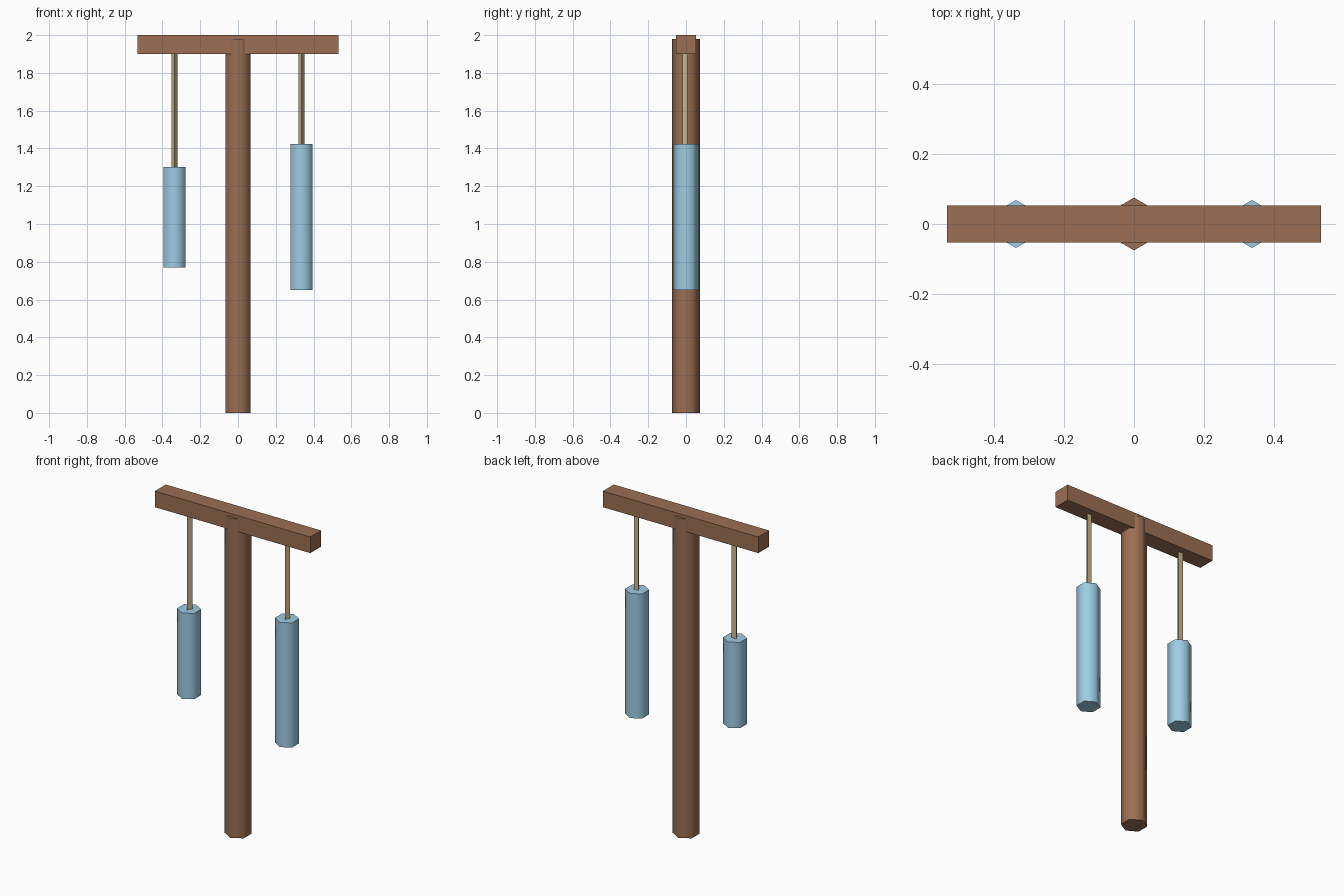
import bpy
from math import radians, pi

if "Cube" in bpy.data.objects:
    bpy.data.objects.remove(bpy.data.objects["Cube"], do_unlink=True)


def srgb(*rgb):
    return tuple((c / 255 / 12.92) if c < 11 else ((c / 255 + 0.055) / 1.055) ** 2.4 for c in rgb) + (1.0,)


def material(name, color):
    mat = bpy.data.materials.new(name)
    mat.use_nodes = True
    mat.diffuse_color = color
    mat.node_tree.nodes["Principled BSDF"].inputs["Base Color"].default_value = color
    return mat


wood = material("brown wood", srgb(156, 111, 83))
metal = material("pale blue metal", srgb(158, 204, 228))
cord = material("tan cord", srgb(205, 189, 142))


def prism(name, sides, radius, x, bottom, top, mat, turn=0.0):
    """Upright prism, smooth around its sides with crisp ends."""
    bpy.ops.mesh.primitive_cylinder_add(
        vertices=sides, radius=radius, depth=top - bottom,
        location=(x, 0, (bottom + top) / 2), rotation=(0, 0, turn))
    obj = bpy.context.object
    obj.name = name
    obj.data.materials.append(mat)
    bpy.ops.object.shade_smooth_by_angle(angle=radians(80))
    return obj


# Post
prism("post", 6, 0.075, 0, 0, 1.98, wood)

# Crossbeam
bpy.ops.mesh.primitive_cube_add(size=1, location=(0, 0, 1.95))
beam = bpy.context.object
beam.name = "crossbeam"
beam.scale = (1.066, 0.106, 0.10)
bpy.ops.object.transform_apply(location=False, rotation=False, scale=True)
beam.data.materials.append(wood)

# Hanging chimes, each on a three-sided cord
for side, x, bottom, top in (("right", -0.336, 0.77, 1.302), ("left", 0.336, 0.65, 1.423)):
    prism(side + "_chime", 6, 0.068, x, bottom, top, metal)
    prism(side + "_cord", 3, 0.0185, x, top, 1.90, cord, pi)
